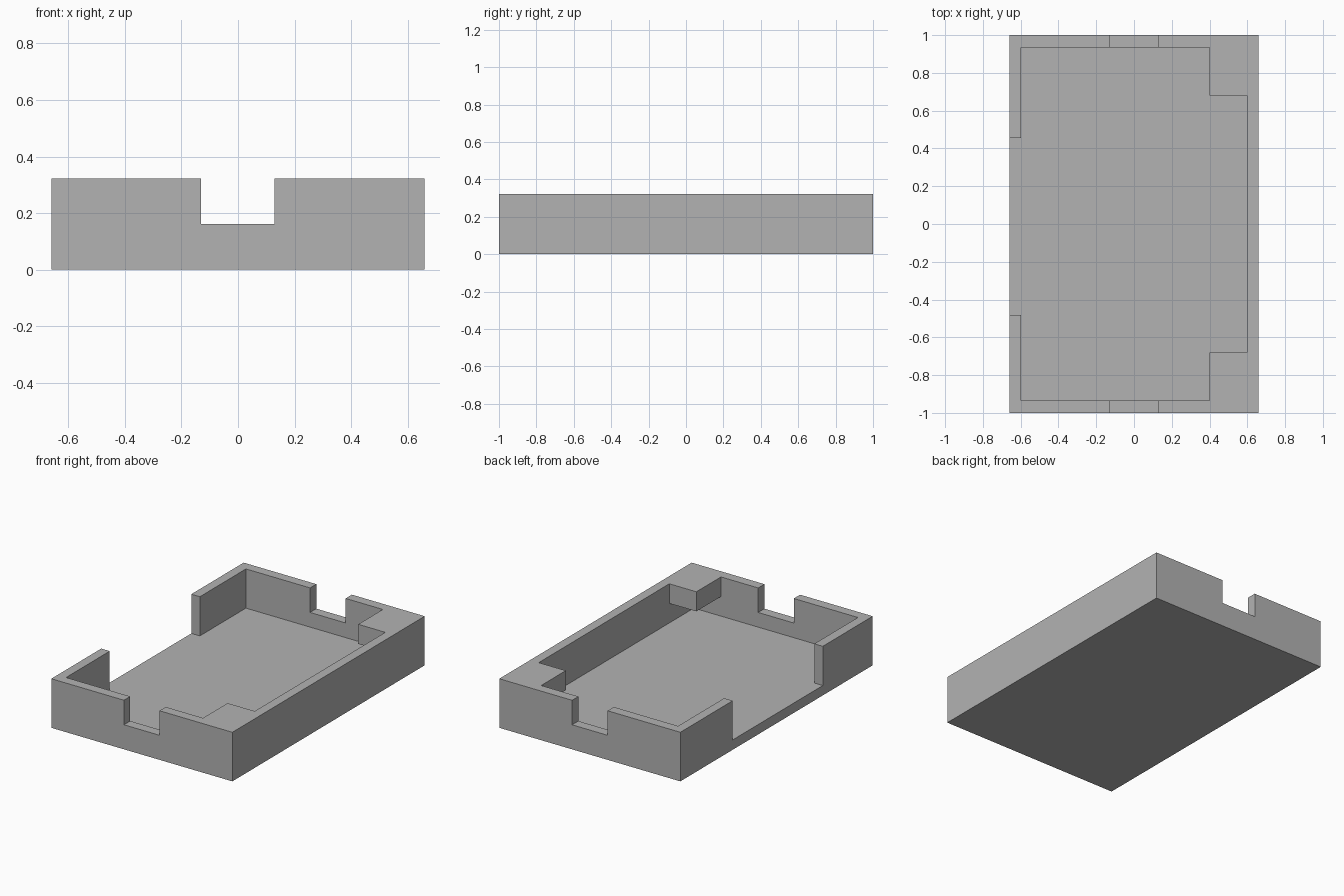
import bpy
import bmesh
import math

default = bpy.data.objects.get("Cube")
if default:
    bpy.data.objects.remove(default, do_unlink=True)

HALF_X, HALF_Y, HEIGHT = 0.659, 1.0, 0.323
IN_X, IN_Y, FLOOR = 0.597, 0.935, 0.065
LEDGE_X, LEDGE_Y, LEDGE_Z = 0.4, 0.679, 0.194
ABOVE = 0.5

grey = bpy.data.materials.new("plain grey")
grey.use_nodes = True
grey.diffuse_color = (0.45, 0.45, 0.45, 1)
grey.node_tree.nodes["Principled BSDF"].inputs["Base Color"].default_value = (0.45, 0.45, 0.45, 1)


def box(name, x, y, z):
    """Box spanning the given (min, max) ranges."""
    mesh = bpy.data.meshes.new(name)
    bm = bmesh.new()
    bmesh.ops.create_cube(bm, size=1)
    for v in bm.verts:
        v.co = [r[0] if c < 0 else r[1] for c, r in zip(v.co, (x, y, z))]
    bm.to_mesh(mesh)
    bm.free()
    mesh.materials.append(grey)
    obj = bpy.data.objects.new(name, mesh)
    bpy.context.collection.objects.link(obj)
    return obj


def cut(target, x, y, z):
    """Subtract a box from the target and discard the cutter."""
    cutter = box("cutter", x, y, z)
    cutter.hide_render = True
    mod = target.modifiers.new("cut", "BOOLEAN")
    mod.operation = "DIFFERENCE"
    mod.solver = "EXACT"
    mod.object = cutter
    bpy.context.view_layer.objects.active = target
    bpy.ops.object.modifier_apply(modifier=mod.name)
    bpy.data.objects.remove(cutter, do_unlink=True)


# Outer block of the tray
tray = box("open_tray", (-HALF_X, HALF_X), (-HALF_Y, HALF_Y), (0, HEIGHT))

# Cavity: full width below the corner ledges, stepped above them
cut(tray, (-IN_X, LEDGE_X), (-IN_Y, IN_Y), (FLOOR, ABOVE))
cut(tray, (-IN_X, IN_X), (-LEDGE_Y, LEDGE_Y), (FLOOR, ABOVE))
cut(tray, (-IN_X, IN_X), (-IN_Y, IN_Y), (FLOOR, LEDGE_Z))

# Notches in the front and back walls
for side in (-1, 1):
    span = sorted((side * 0.9, side * 1.2))
    cut(tray, (-0.13, 0.129), span, (HEIGHT / 2, ABOVE))

# Wide opening in the right wall, flush with the floor
cut(tray, (-1, -0.5), (-0.481, 0.456), (FLOOR, ABOVE))

# Merge coplanar faces
bm = bmesh.new()
bm.from_mesh(tray.data)
bmesh.ops.remove_doubles(bm, verts=bm.verts, dist=0.0001)
bmesh.ops.dissolve_limit(bm, angle_limit=math.radians(1), verts=bm.verts, edges=bm.edges)
bmesh.ops.recalc_face_normals(bm, faces=bm.faces)
bm.to_mesh(tray.data)
bm.free()
